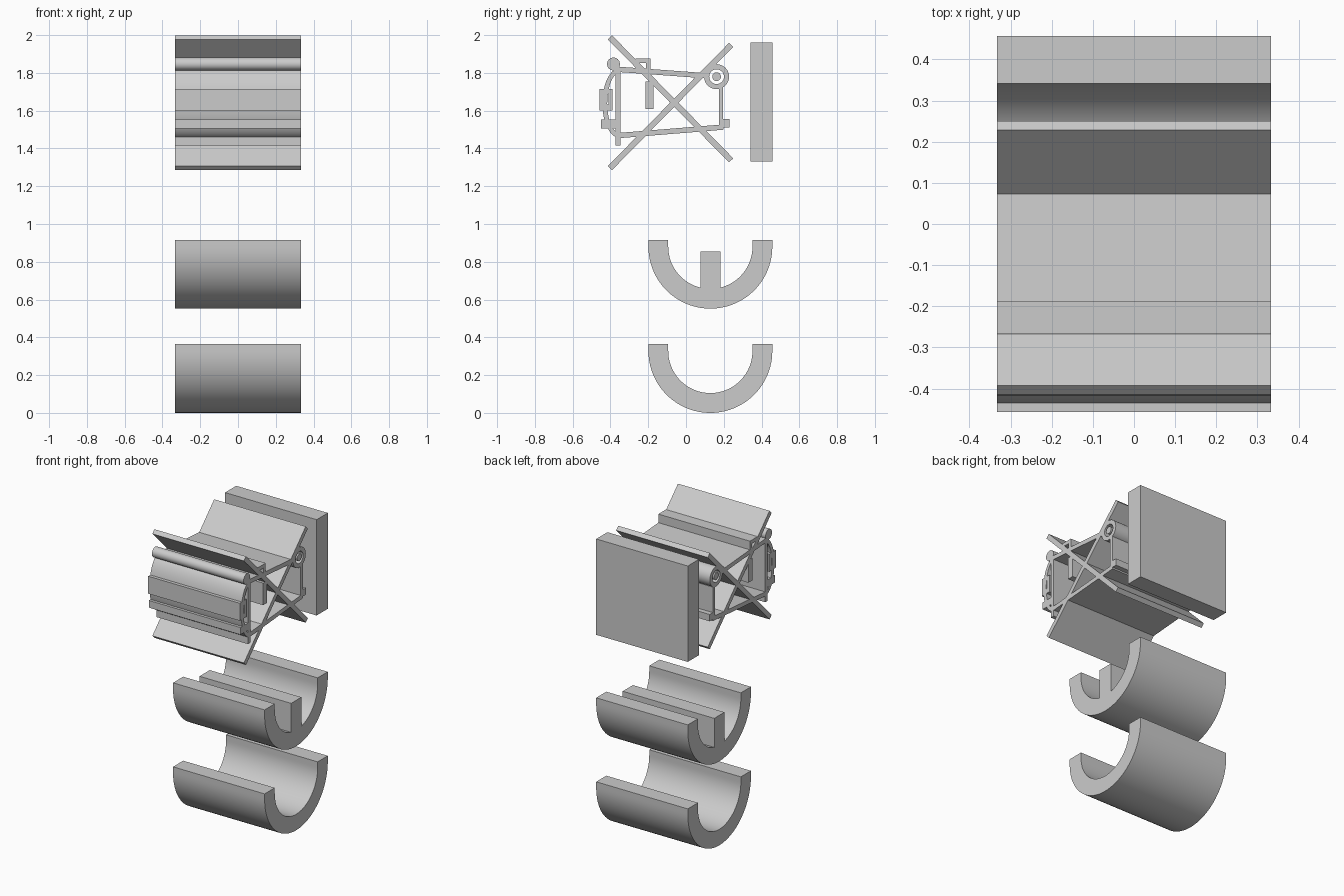
import bpy, bmesh
from math import sin, cos, pi
from mathutils import Vector

if "Cube" in bpy.data.objects:
    bpy.data.objects.remove(bpy.data.objects["Cube"])

W = 0.333  # half width along x; every part is a (y, z) profile extruded along x


def finish(name, bm, smooth):
    bmesh.ops.recalc_face_normals(bm, faces=bm.faces)
    me = bpy.data.meshes.new(name)
    bm.to_mesh(me)
    bm.free()
    ob = bpy.data.objects.new(name, me)
    bpy.context.collection.objects.link(ob)
    if smooth:
        bpy.ops.object.select_all(action='DESELECT')
        bpy.context.view_layer.objects.active = ob
        ob.select_set(True)
        bpy.ops.object.shade_smooth_by_angle(angle=0.6)
    return ob


def prism(name, pts, smooth=False):
    bm = bmesh.new()
    rows = [[bm.verts.new((x, y, z)) for y, z in pts] for x in (-W, W)]
    for r in rows:
        bm.faces.new(r)
    n = len(pts)
    for i in range(n):
        j = (i + 1) % n
        bm.faces.new((rows[0][i], rows[0][j], rows[1][j], rows[1][i]))
    return finish(name, bm, smooth)


def ring(name, outer, inner, smooth=False):
    bm = bmesh.new()
    loops = [[bm.verts.new((x, y, z)) for y, z in p]
             for x, p in ((-W, outer), (W, outer), (W, inner), (-W, inner))]
    n = len(outer)
    for a in range(4):
        p, q = loops[a], loops[(a + 1) % 4]
        for i in range(n):
            j = (i + 1) % n
            bm.faces.new((p[i], p[j], q[j], q[i]))
    return finish(name, bm, smooth)


def box(y0, y1, z0, z1):
    return [(y0, z0), (y1, z0), (y1, z1), (y0, z1)]


def arc(cy, cz, ry, rz, a0, a1, n):
    return [(cy + ry * cos(a0 + (a1 - a0) * i / n), cz + rz * sin(a0 + (a1 - a0) * i / n))
            for i in range(n + 1)]


def circle(cy, cz, r, n=40):
    return arc(cy, cz, r, r, 0, 2 * pi, n)[:-1]


def bar(p, q, w):
    p, q = Vector(p), Vector(q)
    s = (q - p).normalized()
    s = Vector((-s.y, s.x)) * w / 2
    return [p + s, p - s, q - s, q + s]


def unite(base, others):
    bpy.context.view_layer.objects.active = base
    for o in others:
        m = base.modifiers.new("join", 'BOOLEAN')
        m.operation, m.solver, m.object = 'UNION', 'EXACT', o
        bpy.ops.object.modifier_apply(modifier=m.name)
        bpy.data.objects.remove(o)


# Lower and upper half-round troughs; the upper one has a centre rib
CY, RO, RI, H = 0.129, 0.328, 0.223, 0.364
for name, z, rib in (("lower_trough", 0.0, False), ("upper_trough", 0.552, True)):
    cz = z + RO
    outer = arc(CY, cz, RO, RO, pi, 2 * pi, 48)
    inner = arc(CY, cz, RI, RI, 2 * pi, pi, 48)
    if rib:
        h = 0.053
        zi = cz - (RI ** 2 - h ** 2) ** 0.5
        inner = ([p for p in inner if p[0] > CY + h] +
                 [(CY + h, zi), (CY + h, z + 0.302), (CY - h, z + 0.302), (CY - h, zi)] +
                 [p for p in inner if p[0] < CY - h])
    pts = ([(CY - RO, z + H)] + outer + [(CY + RO, z + H), (CY + RI, z + H)] +
           inner + [(CY - RI, z + H)])
    prism(name, pts, True)

# Back slab
prism("back_slab", box(0.341, 0.457, 1.33, 1.96))

# Crossed boards
cross = prism("crossed_boards", bar((-0.403, 1.988), (0.239, 1.337), 0.031))
unite(cross, [prism("board", bar((-0.403, 1.296), (0.239, 1.948), 0.031))])

# Bin walls, lying on its side
wall = prism("bin_frame", box(-0.373, -0.347, 1.415, 1.83))
unite(wall, [
    prism("top_wall", bar((-0.36, 1.819), (0.105, 1.785), 0.028)),
    prism("bottom_wall", bar((-0.36, 1.468), (0.197, 1.513), 0.028)),
    prism("end_wall", box(0.175, 0.197, 1.508, 1.722)),
    prism("foot", box(0.19, 0.23, 1.51, 1.555)),
])

# Domed lid with hinge roll, grip and catch
prism("lid_dome", arc(-0.35, 1.64, 0.093, 0.185, pi / 2, 1.5 * pi, 32) +
      arc(-0.35, 1.64, 0.067, 0.16, 1.5 * pi, pi / 2, 32), True)
prism("lid_roll", circle(-0.384, 1.847, 0.034), True)
ring("lid_grip", box(-0.457, -0.388, 1.60, 1.715), box(-0.436, -0.41, 1.632, 1.687))
prism("lid_catch", box(-0.45, -0.37, 1.506, 1.553))

# Side handle and inner label strip
prism("side_handle", [(-0.267, 1.853), (-0.212, 1.853), (-0.212, 1.812),
                      (-0.188, 1.812), (-0.188, 1.877), (-0.267, 1.877)])
prism("inner_strip", box(-0.214, -0.172, 1.61, 1.755))

# Wheel and axle
ring("wheel", circle(0.162, 1.78, 0.066, 48), circle(0.162, 1.78, 0.039, 48), True)
prism("axle", circle(0.162, 1.78, 0.023), True)
